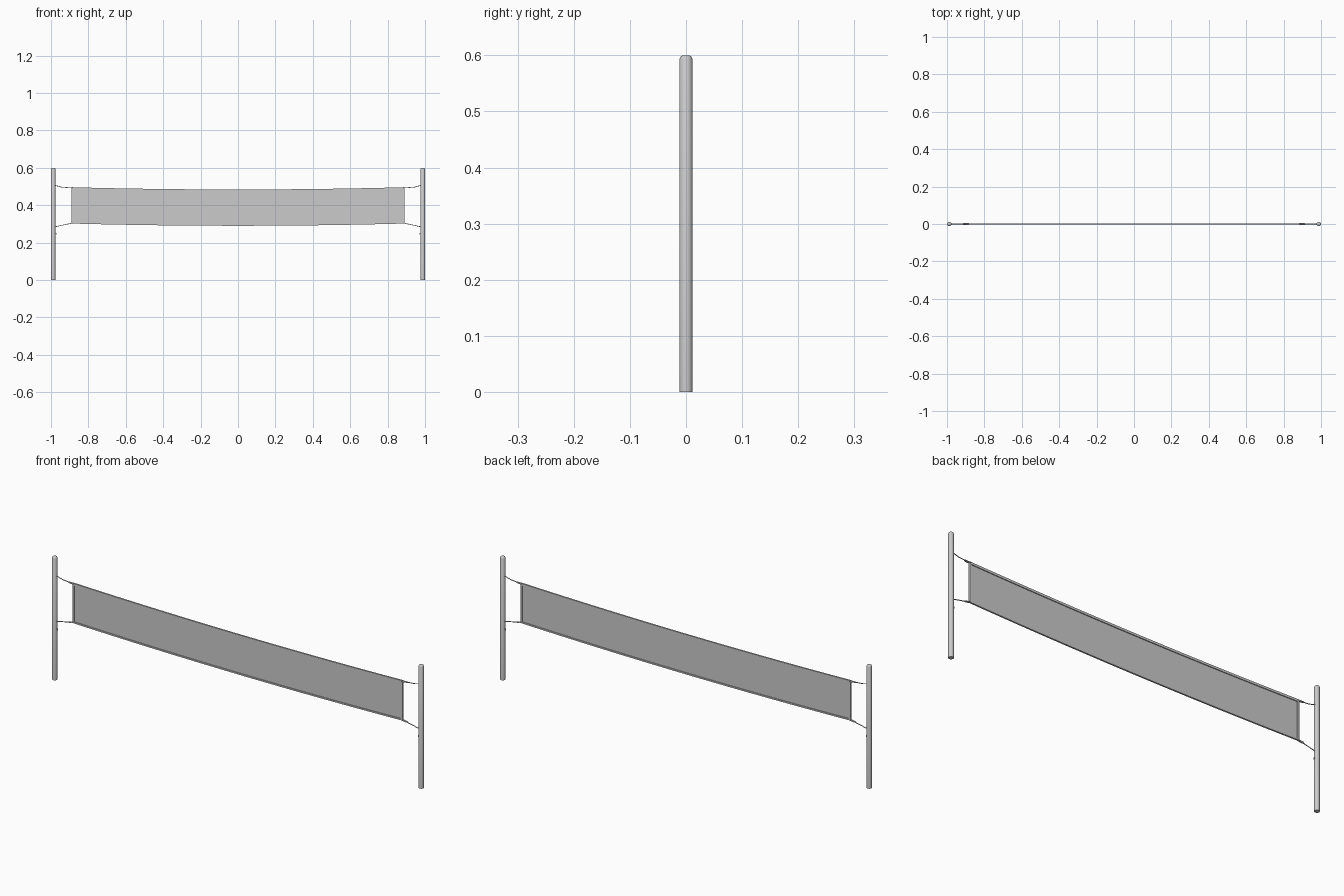
import bpy, bmesh, math

if "Cube" in bpy.data.objects:
    bpy.data.objects.remove(bpy.data.objects["Cube"])

HALF = 0.89  # half width of the net
SEGS = 16


def sag(x):
    return 0.012 * (1 - (x / HALF) ** 2)


def finish(name, bm, smooth=False):
    bmesh.ops.recalc_face_normals(bm, faces=bm.faces)
    me = bpy.data.meshes.new(name)
    bm.to_mesh(me)
    bm.free()
    ob = bpy.data.objects.new(name, me)
    bpy.context.collection.objects.link(ob)
    if smooth:
        bpy.ops.object.select_all(action='DESELECT')
        ob.select_set(True)
        bpy.context.view_layer.objects.active = ob
        bpy.ops.object.shade_smooth_by_angle(angle=math.radians(35))
    return ob


def loft(name, rings, smooth=False):
    """Skin a list of equal-sized closed rings and cap both ends."""
    bm = bmesh.new()
    vs = [[bm.verts.new(p) for p in r] for r in rings]
    n = len(vs[0])
    for a, b in zip(vs, vs[1:]):
        for i in range(n):
            j = (i + 1) % n
            bm.faces.new((a[i], a[j], b[j], b[i]))
    bm.faces.new(vs[0])
    bm.faces.new(vs[-1])
    return finish(name, bm, smooth)


def circle(cx, z, r, n=16):
    return [(cx + r * math.cos(2 * math.pi * i / n),
             r * math.sin(2 * math.pi * i / n), z) for i in range(n)]


def rope(name, pts, radius):
    cu = bpy.data.curves.new(name, 'CURVE')
    cu.dimensions = '3D'
    cu.bevel_depth = radius
    cu.bevel_resolution = 1
    cu.use_fill_caps = True
    sp = cu.splines.new('POLY')
    sp.points.add(len(pts) - 1)
    for p, co in zip(sp.points, pts):
        p.co = (*co, 1)
    ob = bpy.data.objects.new(name, cu)
    bpy.context.collection.objects.link(ob)
    bpy.ops.object.select_all(action='DESELECT')
    ob.select_set(True)
    bpy.context.view_layer.objects.active = ob
    bpy.ops.object.convert(target='MESH')


xs = [-HALF + 2 * HALF * i / SEGS for i in range(SEGS + 1)]

# Sagging net panel
bm = bmesh.new()
cols = [[bm.verts.new((x, 0, z - sag(x))) for z in (0.303, 0.495)] for x in xs]
for a, b in zip(cols, cols[1:]):
    bm.faces.new((a[0], b[0], b[1], a[1]))
finish("net_panel", bm)

# Hems along the top and bottom edges
for name, z0, z1 in (("top_hem", 0.485, 0.496), ("bottom_hem", 0.302, 0.309)):
    loft(name, [[(x, -0.004, z0 - sag(x)), (x, 0.004, z0 - sag(x)),
                 (x, 0.004, z1 - sag(x)), (x, -0.004, z1 - sag(x))] for x in xs])

for side, s in (("left", -1), ("right", 1)):
    # Post with a chamfered cap
    px = s * 0.988
    loft(side + "_post", [circle(px, 0, 0.012), circle(px, 0.593, 0.012),
                          circle(px, 0.598, 0.0095), circle(px, 0.6, 0.006)], True)

    # Side hem of the net
    loft(side + "_side_hem", [[(s * (HALF - 0.009), -0.004, z), (s * HALF, -0.004, z),
                               (s * HALF, 0.004, z), (s * (HALF - 0.009), 0.004, z)]
                              for z in (0.302, 0.496)])

    # Tie ropes, ending in a small loop at the net corner
    for level, zp, zm, zn in (("upper", 0.507, 0.497, 0.492), ("lower", 0.284, 0.292, 0.304)):
        rope(f"{side}_{level}_rope", [(s * 0.98, 0, zp), (s * 0.945, 0, zm),
                                      (s * 0.915, 0, (zm + zn) / 2), (s * 0.885, 0, zn)], 0.002)
        zc = (zm + zn) / 2
        rope(f"{side}_{level}_loop", [(s * 0.919, 0, zc), (s * 0.91, -0.005, zc + (zn - zc) * .3),
                                      (s * 0.885, -0.005, zn), (s * 0.882, 0, zn),
                                      (s * 0.885, 0.005, zn), (s * 0.91, 0.005, zc + (zn - zc) * .3),
                                      (s * 0.919, 0, zc)], 0.0015)

    # Small cleat on the inner face of the post
    rope(side + "_cleat", [(s * 0.98, 0, 0.25), (s * 0.972, 0, 0.25), (s * 0.972, 0, 0.243)], 0.002)
